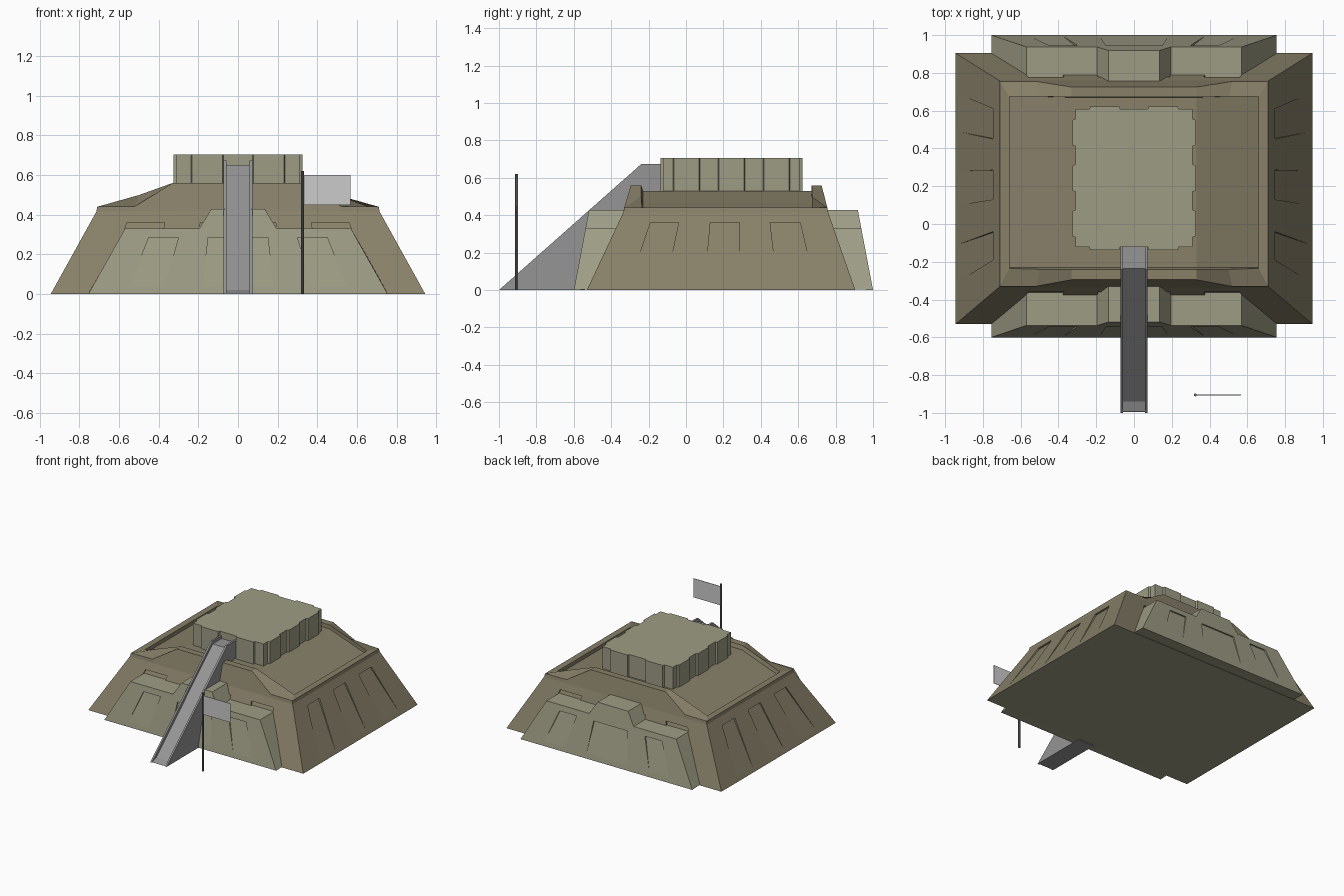
import bpy, bmesh

if "Cube" in bpy.data.objects:
    bpy.data.objects.remove(bpy.data.objects["Cube"])


def material(name, rgb):
    m = bpy.data.materials.new(name)
    m.diffuse_color = (*rgb, 1)
    m.use_nodes = True
    m.node_tree.nodes["Principled BSDF"].inputs["Base Color"].default_value = m.diffuse_color
    return m


EARTH = material("earth_brown", (0.245, 0.215, 0.14))
STONE = material("pale_olive", (0.34, 0.335, 0.235))
GREY = material("mid_grey", (0.3, 0.3, 0.305))
DARK = material("dark_grey", (0.15, 0.15, 0.15))


def make(name, verts, faces, mat=None):
    me = bpy.data.meshes.new(name)
    me.from_pydata(verts, [], faces)
    bm = bmesh.new()
    bm.from_mesh(me)
    bmesh.ops.recalc_face_normals(bm, faces=bm.faces)
    bm.to_mesh(me)
    bm.free()
    ob = bpy.data.objects.new(name, me)
    bpy.context.collection.objects.link(ob)
    if mat:
        me.materials.append(mat)
    return ob


def prism(name, a, b, mat=None):
    """Solid between two matching outlines."""
    n = len(a)
    sides = [(i, (i + 1) % n, n + (i + 1) % n, n + i) for i in range(n)]
    return make(name, a + b, [tuple(range(n)), tuple(range(n, 2 * n))] + sides, mat)


def subtract(ob, cutter):
    cutter.hide_render = True
    mod = ob.modifiers.new("cut", 'BOOLEAN')
    mod.operation, mod.solver, mod.object = 'DIFFERENCE', 'EXACT', cutter
    bpy.context.view_layer.objects.active = ob
    bpy.ops.object.modifier_apply(modifier=mod.name)
    bpy.data.objects.remove(cutter)


def cut_panels(ob, panels):
    """panels: (place(u, z, depth), top span, bottom span, z top, z bottom, depth)."""
    verts, faces = [], []
    for place, top, bot, z1, z0, d in panels:
        o = len(verts)
        for out in (False, True):
            for u, z, dep in ((bot[0], z0, -.0004), (bot[1], z0, -.0004),
                              (top[1], z1, d), (top[0], z1, d)):
                verts.append(place(u, z, -0.15 if out else dep))
        for f in ((0, 1, 2, 3), (4, 5, 6, 7), (0, 1, 5, 4), (1, 2, 6, 5),
                  (2, 3, 7, 6), (3, 0, 4, 7)):
            faces.append(tuple(o + i for i in f))
    subtract(ob, make("panel_cutter", verts, faces))


# Main sloped body with raised rim and sunken deck
def ring(stations):
    """stations: (x, front y, back y, z) from the corner to the middle."""
    fl = [(-x, f, z) for x, f, b, z in stations]
    fr = [(x, f, z) for x, f, b, z in reversed(stations)]
    br = [(x, b, z) for x, f, b, z in stations]
    bl = [(-x, b, z) for x, f, b, z in reversed(stations)]
    return fl + fr + br + bl


rings = [
    ring([(.945, -.53, .905, 0), (.62, -.53, .905, 0), (.36, -.53, .905, 0)]),
    ring([(.715, -.335, .76, .415), (.52, -.335, .76, .415), (.33, -.335, .76, .415)]),
    ring([(.71, -.33, .755, .44), (.52, -.33, .755, .442), (.33, -.295, .725, .56)]),
    ring([(.66, -.235, .675, .44), (.5, -.24, .675, .499), (.33, -.24, .672, .56)]),
    ring([(.66, -.23, .675, .41), (.5, -.23, .675, .468), (.33, -.23, .67, .53)]),
]
verts = sum(rings, [])
faces = [tuple(range(12))]
for r in range(4):
    for i in range(12):
        j = (i + 1) % 12
        faces.append((r * 12 + i, r * 12 + j, r * 12 + 12 + j, r * 12 + 12 + i))
faces += [(48 + i, 49 + i, 48 + 10 - i, 48 + 11 - i) for i in range(5)]
body = make("main_body", verts, faces, EARTH)

panels = []
for s in (-1, 1):
    side = lambda u, z, d, s=s: (s * (.945 - .23 * z / .415 - d), u, z)
    for top, bot in (((-.19, -.04), (-.305, -.11)), ((.13, .285), (.10, .28)),
                     ((.45, .61), (.49, .69))):
        panels.append((side, top, bot, .36, .02, .015))
front = lambda u, z, d: (u, -.53 + .195 * z / .415 + d, z)
back = lambda u, z, d: (u, .905 - .145 * z / .415 - d, z)
for place in (front, back):
    for top, bot in (((-.56, -.37), (-.68, -.43)), ((-.19, .19), (-.22, .22)),
                     ((.37, .56), (.43, .68))):
        panels.append((place, top, bot, .36, .05, .013))
cut_panels(body, panels)

# Underside takes the paler stone colour
body.data.materials.append(STONE)
for p in body.data.polygons:
    if p.normal.z < -.9 and p.center.z < .01:
        p.material_index = len(body.data.materials) - 1

# Stepped buttresses, front and back
half = [(.755, 0), (.57, .33), (.195, .33), (.135, .428)]
outline = [(-x, z) for x, z in half] + [(x, z) for x, z in reversed(half)]
for name, s in (("front_buttress", 1), ("back_buttress", -1)):
    Y = lambda y, s=s: .2 + s * (y - .2)
    b = prism(name, [(x, Y(-.6 + .19 * z), z) for x, z in outline],
              [(x, Y(-.22), max(z, .015)) for x, z in outline], STONE)
    place = lambda u, z, d, Y=Y: (u, Y(-.6 + .19 * z + d), z)
    cut_panels(b, [(place, t, o, .285, .03, .012) for t, o in (
        ((-.45, -.30), (-.55, -.375)), ((-.15, .15), (-.18, .18)),
        ((.30, .45), (.375, .55)))])
    if s == 1:  # slot where the ramp passes through
        slot = [(-.7, -.1), (-.1, -.1), (-.1, .6), (-.7, .6)]
        subtract(b, prism("ramp_slot_cutter", [(-.065, y, z) for y, z in slot],
                          [(.065, y, z) for y, z in slot]))


# Crenellated top block
def edge(p, q, normal, centres, width):
    """Points along p-q with shallow bumps pushed out along the normal."""
    L = abs(q[0] - p[0]) + abs(q[1] - p[1])
    dx, dy = (q[0] - p[0]) / L, (q[1] - p[1]) / L
    pts = [p]
    for c in centres:
        for t, o in ((-.48, 0), (-.45, 1), (.45, 1), (.48, 0)):
            k = c * L + t * width
            pts.append((p[0] + dx * k + normal[0] * o * .015,
                        p[1] + dy * k + normal[1] * o * .015))
    return pts


x, f, b = .31, -.122, .608
loop = (edge((-x, f), (x, f), (0, -1), (.25, .75), .17)
        + edge((x, f), (x, b), (1, 0), (.17, .5, .83), .15)
        + edge((x, b), (-x, b), (0, 1), (.25, .75), .17)
        + edge((-x, b), (-x, f), (-1, 0), (.17, .5, .83), .15))
prism("top_block", [(u, v, .50) for u, v in loop], [(u, v, .705) for u, v in loop], STONE)


# Access ramp with side rails, its hidden end stopping above the base
def slab(name, x0, x1, prof, mat):
    prism(name, [(x0, y, z) for y, z in prof], [(x1, y, z) for y, z in prof], mat)


rail = [(-1, 0), (-.24, .673), (-.12, .673), (-.12, .02), (-.53, .02), (-.54, 0)]
slab("ramp_rail_left", -.072, -.058, rail, GREY)
slab("ramp_rail_right", .058, .072, rail, GREY)
slab("ramp_floor", -.058, .058,
     [(-.995, 0), (-.99, .004), (-.94, .02), (-.235, .65)] + [(-.12, .65)] + rail[3:], GREY)

# Flagpole and flag
bpy.ops.mesh.primitive_cylinder_add(vertices=8, radius=.008, depth=.62,
                                    location=(.325, -.905, .31))
pole = bpy.context.object
pole.name = "flagpole"
pole.data.materials.append(DARK)
slab("flag", .33, .567, [(-.907, .45), (-.903, .45), (-.903, .6), (-.907, .6)], None)
